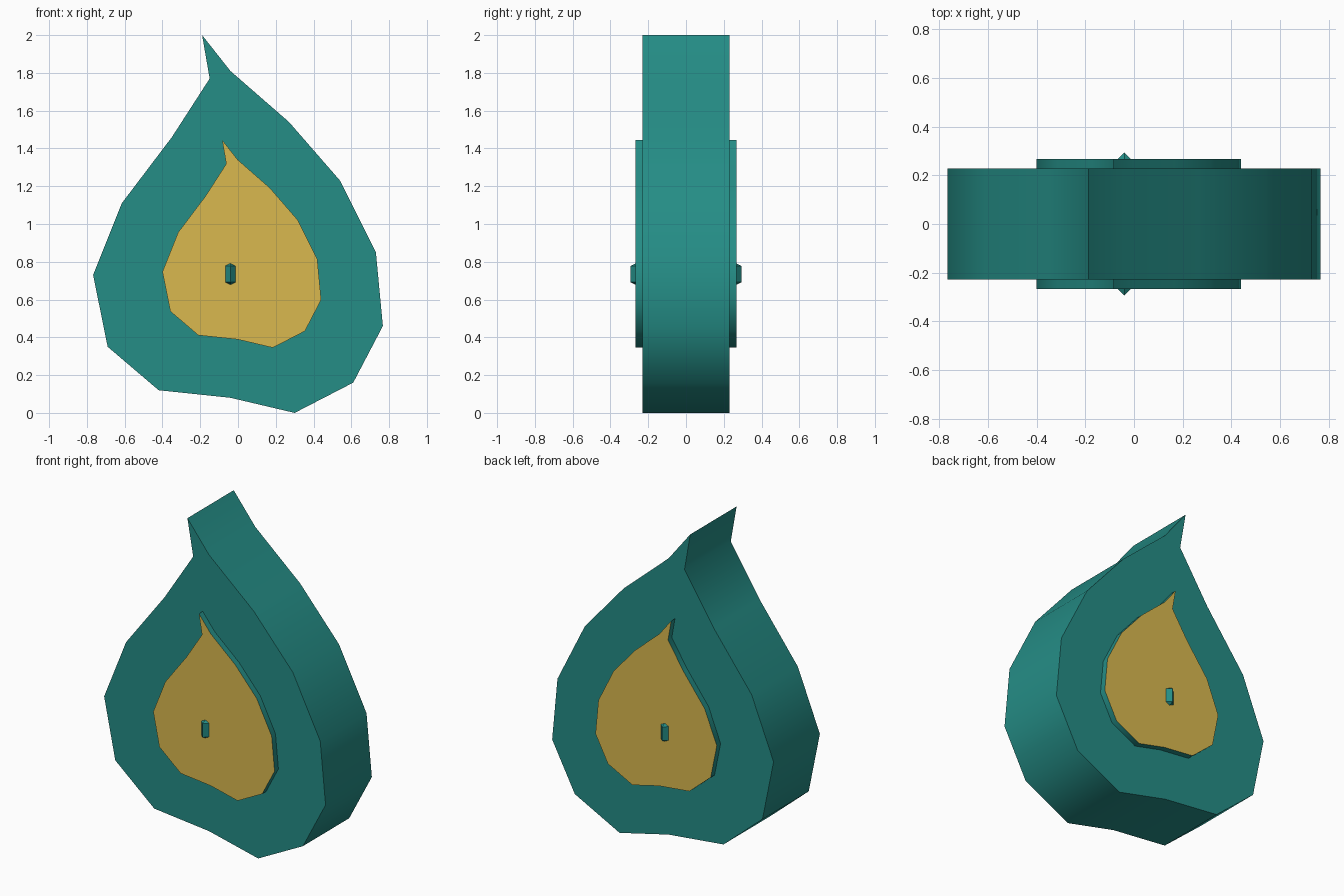
import bpy
import bmesh
from math import radians, cos, sin, pi

if "Cube" in bpy.data.objects:
    bpy.data.objects.remove(bpy.data.objects["Cube"])


def make_material(name, rgb):
    mat = bpy.data.materials.new(name)
    mat.use_nodes = True
    mat.diffuse_color = (*rgb, 1)
    mat.node_tree.nodes["Principled BSDF"].inputs["Base Color"].default_value = (*rgb, 1)
    return mat


teal = make_material("teal", (0.018, 0.266, 0.238))
gold = make_material("gold", (0.70, 0.485, 0.078))

# Drop outline in x, z, clockwise from the curled tip
OUTLINE = [(-0.19, 2.0), (-0.04, 1.81), (0.27, 1.54), (0.54, 1.23), (0.73, 0.85),
           (0.767, 0.46), (0.61, 0.16), (0.30, 0.0), (-0.04, 0.08), (-0.42, 0.12),
           (-0.69, 0.35), (-0.767, 0.73), (-0.615, 1.11), (-0.35, 1.46), (-0.15, 1.77)]


def finish(name, bm, materials, angle):
    bmesh.ops.recalc_face_normals(bm, faces=bm.faces)
    mesh = bpy.data.meshes.new(name)
    bm.to_mesh(mesh)
    bm.free()
    for mat in materials:
        mesh.materials.append(mat)
    obj = bpy.data.objects.new(name, mesh)
    bpy.context.collection.objects.link(obj)
    bpy.ops.object.select_all(action="DESELECT")
    obj.select_set(True)
    bpy.context.view_layer.objects.active = obj
    if angle:
        bpy.ops.object.shade_smooth_by_angle(angle=radians(angle))
    return obj


def slab(name, points, half_depth, materials):
    """Extrude an outline through y; end faces take the last material."""
    bm = bmesh.new()
    face = bm.faces.new([bm.verts.new((x, -half_depth, z)) for x, z in points])
    extruded = bmesh.ops.extrude_face_region(bm, geom=[face], use_keep_orig=True)
    moved = [g for g in extruded["geom"] if isinstance(g, bmesh.types.BMVert)]
    bmesh.ops.translate(bm, verts=moved, vec=(0, 2 * half_depth, 0))
    bm.normal_update()
    for f in bm.faces:
        if abs(f.normal.y) > 0.9:
            f.material_index = len(materials) - 1
    return finish(name, bm, materials, 45)


# Thick outer drop and the smaller drop showing on both faces
slab("outer_drop", OUTLINE, 0.229, [teal])
slab("inner_drop", [(0.02 + 0.548 * x, 0.345 + 0.55 * z) for x, z in OUTLINE],
     0.267, [teal, gold])


def pip(name, y):
    """Four-sided prism with shallow pointed ends."""
    bm = bmesh.new()
    x, z, radius = -0.04, 0.735, 0.028
    rings = [[bm.verts.new((x + radius * cos(i * pi / 2), y + radius * sin(i * pi / 2), z + h))
              for i in range(4)] for h in (-0.043, 0.043)]
    tips = [bm.verts.new((x, y, z + h)) for h in (-0.057, 0.057)]
    for i in range(4):
        j = (i + 1) % 4
        bm.faces.new((rings[0][i], rings[0][j], rings[1][j], rings[1][i]))
        for ring, tip in zip(rings, tips):
            bm.faces.new((ring[i], ring[j], tip))
    return finish(name, bm, [teal], 0)


# Small pip on each face
pip("front_pip", -0.266)
pip("back_pip", 0.266)
